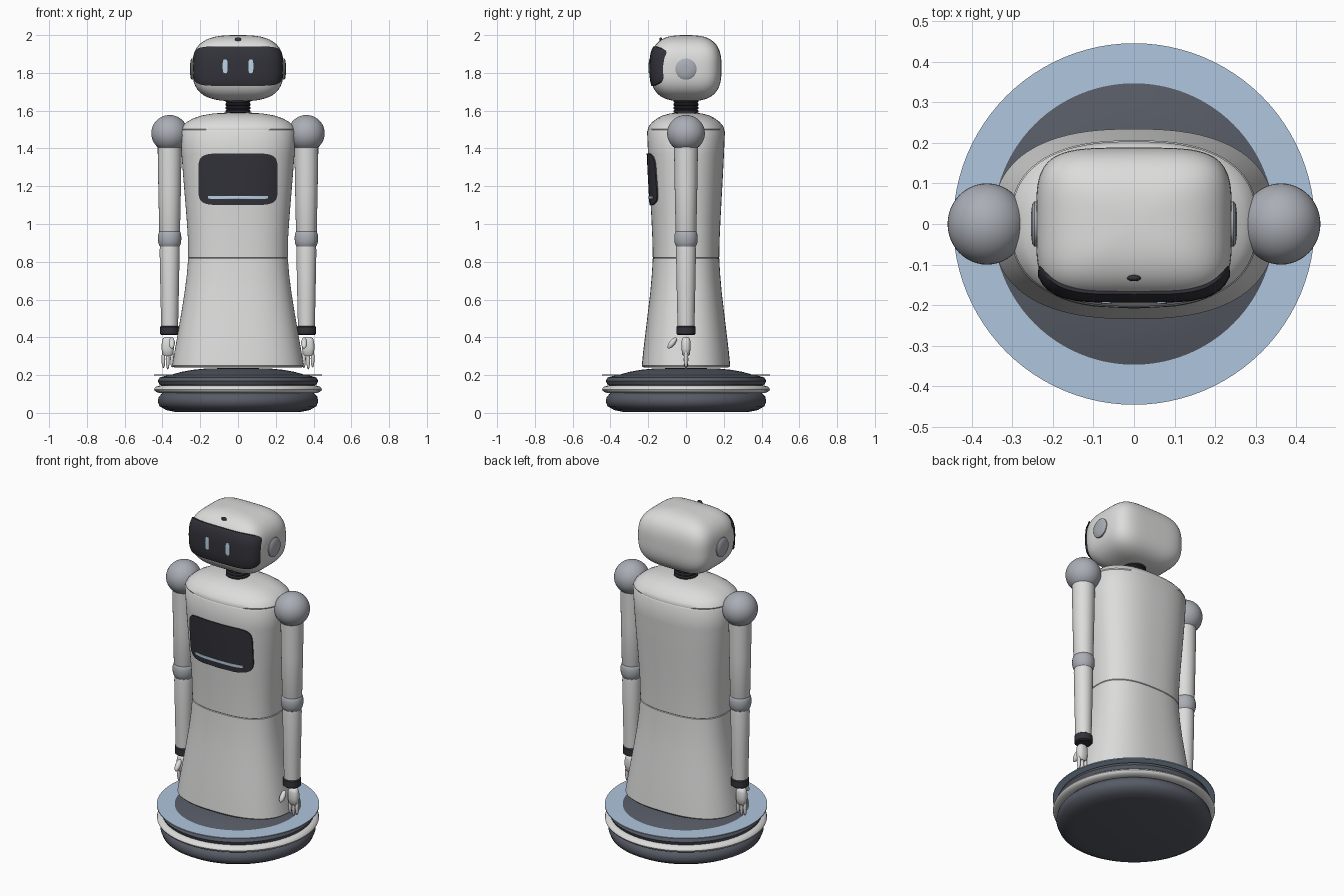
import bpy, bmesh, math
from mathutils import Matrix, Euler

if "Cube" in bpy.data.objects:
    bpy.data.objects.remove(bpy.data.objects["Cube"])


def material(name, r, g, b):
    m = bpy.data.materials.new(name)
    m.diffuse_color = (r, g, b, 1)
    m.use_nodes = True
    m.node_tree.nodes["Principled BSDF"].inputs["Base Color"].default_value = m.diffuse_color
    return m


WHITE = material("shell white", .72, .72, .715)
GREY = material("joint grey", .40, .42, .46)
DARK = material("glossy black", .032, .032, .042)
SLATE = material("base slate", .095, .105, .13)
BLUE = material("pale blue", .43, .56, .72)
GLOW = material("light strip", .55, .72, .88)


def finish(bm, name, mat, loc=(0, 0, 0), rot=(0, 0, 0), angle=40):
    bmesh.ops.recalc_face_normals(bm, faces=bm.faces)
    bm.transform(Matrix.Translation(loc) @ Euler(rot).to_matrix().to_4x4())
    me = bpy.data.meshes.new(name)
    bm.to_mesh(me)
    bm.free()
    me.materials.append(mat)
    ob = bpy.data.objects.new(name, me)
    bpy.context.collection.objects.link(ob)
    bpy.ops.object.select_all(action='DESELECT')
    ob.select_set(True)
    bpy.context.view_layer.objects.active = ob
    bpy.ops.object.shade_smooth_by_angle(angle=math.radians(angle))
    return ob


def power(v, e):
    return math.copysign(abs(v) ** e, v)


def loft(name, sections, mat, n=2.0, seg=48, closed=False, **kw):
    """Skin superellipse sections (z, half width, half depth)."""
    bm = bmesh.new()
    rings = []
    for z, a, b in sections:
        ring = []
        for i in range(seg):
            t = 2 * math.pi * i / seg
            ring.append(bm.verts.new((a * power(math.cos(t), 2 / n),
                                      b * power(math.sin(t), 2 / n), z)))
        rings.append(ring)
    pairs = list(zip(rings, rings[1:]))
    if closed:
        pairs.append((rings[-1], rings[0]))
    else:
        bm.faces.new(rings[0])
        bm.faces.new(rings[-1])
    for p, q in pairs:
        for i in range(seg):
            j = (i + 1) % seg
            bm.faces.new((p[i], p[j], q[j], q[i]))
    return finish(bm, name, mat, **kw)


def lathe(name, profile, mat, **kw):
    return loft(name, [(z, r, r) for r, z in profile], mat, **kw)


def ball(name, loc, size, mat, rot=(0, 0, 0), seg=32):
    bm = bmesh.new()
    bmesh.ops.create_uvsphere(bm, u_segments=seg, v_segments=seg // 2, radius=1)
    bmesh.ops.scale(bm, vec=size, verts=bm.verts)
    return finish(bm, name, mat, loc, rot)


def plate(name, surf, cx, cz, hw, hh, n, mat, thick=.009, rings=10, seg=64):
    """Rounded panel laid over a front surface y = surf(x, z)."""
    bm = bmesh.new()
    layers = []
    for back in (0, thick):
        grid = []
        for k in range(1, rings + 1):
            f = k / rings
            row = []
            for i in range(seg):
                t = 2 * math.pi * i / seg
                x = cx + hw * f * power(math.cos(t), 2 / n)
                z = cz + hh * f * power(math.sin(t), 2 / n)
                row.append(bm.verts.new((x, surf(x, z) + back, z)))
            grid.append(row)
        bm.faces.new(grid[0])
        layers.append(grid)
    strips = [(g[k], g[k + 1]) for g in layers for k in range(rings - 1)]
    strips.append((layers[0][-1], layers[1][-1]))
    for p, q in strips:
        for i in range(seg):
            j = (i + 1) % seg
            bm.faces.new((p[i], p[j], q[j], q[i]))
    return finish(bm, name, mat)


# Wheeled base: two rounded discs, bumper ring and thin collar
lathe("base_lower", [(.33, .005), (.38, .015), (.415, .035), (.425, .06), (.42, .085),
                     (.40, .105), (.36, .11)], SLATE, seg=96)
lathe("base_core", [(.39, .09), (.39, .16)], DARK, seg=96)
lathe("bumper_ring", [(.40 + .044 * math.cos(t), .125 + .021 * math.sin(t))
                      for t in [2 * math.pi * i / 16 for i in range(16)]],
      WHITE, seg=96, closed=True)
lathe("base_upper", [(.38, .14), (.415, .148), (.425, .168), (.415, .187), (.385, .196),
                     (.35, .203), (.30, .217), (.24, .228), (.17, .235), (.08, .237)],
      SLATE, seg=96)
lathe("base_collar", [(.345, .197), (.445, .197), (.445, .203), (.345, .204)],
      BLUE, seg=96, closed=True)

# Torso shell with a fine waist groove and a domed shoulder cap
TORSO = [(.25, .348, .234), (.33, .335, .226), (.43, .317, .214), (.53, .300, .202),
         (.63, .284, .190), (.73, .271, .181), (.817, .264, .176), (.82, .261, .173),
         (.823, .264, .176), (.92, .265, .178), (1.03, .272, .183), (1.14, .281, .189),
         (1.25, .290, .195), (1.37, .299, .201), (1.49, .305, .206)]
N_BODY = 2.5
loft("torso", [(.24, .33, .217), (.242, .342, .228)] + TORSO + [(1.498, .300, .201)],
     WHITE, N_BODY, 96)
loft("shoulder_cap", [(1.49, .298, .200), (1.503, .302, .203), (1.52, .293, .195),
                      (1.54, .272, .178), (1.56, .235, .152), (1.575, .19, .122),
                      (1.585, .13, .085), (1.59, .06, .04)], WHITE, N_BODY, 96)


def chest(x, z, lift=.007):
    for (z0, a0, b0), (z1, a1, b1) in zip(TORSO, TORSO[1:]):
        if z0 <= z <= z1:
            f = (z - z0) / (z1 - z0)
            a, b = a0 + f * (a1 - a0), b0 + f * (b1 - b0)
            return -b * max(0, 1 - abs(x / a) ** N_BODY) ** (1 / N_BODY) - lift


plate("chest_screen", chest, 0, 1.237, .21, .137, 6, DARK)
plate("chest_light", lambda x, z: chest(x, z, .010), 0, 1.141, .16, .008, 8, GLOW, .006)

# Neck with ribs
ribs = []
for i in range(6):
    z = 1.57 + i * .018
    ribs += [(.060, z), (.067, z + .005), (.067, z + .012), (.060, z + .017)]
lathe("neck", ribs, DARK)

# Head: rounded box with a wraparound visor
HA, HB, HC, HZ, NH, NV = .241, .188, .175, 1.825, 4.2, 2.9
sections = []
for i in range(33):
    t = math.sin(math.radians(-88 + 176 * i / 32))
    f = (1 - abs(t) ** NV) ** (1 / NV)
    sections.append((HZ + HC * t, HA * f, HB * f))
loft("head", sections, WHITE, NH, 96)


def face(x, z, s=1.03):
    v = max(0, 1 - abs((z - HZ) / (HC * s)) ** NV) ** (NH / NV)
    return -HB * s * max(0, v - abs(x / (HA * s)) ** NH) ** (1 / NH)


plate("visor", face, 0, 1.836, .236, .105, 6, DARK, rings=20, seg=96)
for s, side in ((-1, "left"), (1, "right")):
    plate(side + "_eye", lambda x, z: face(x, z) - .004, s * .068, 1.835, .013, .037, 3.5,
          GLOW, .006, 4, 32)
    # Ear discs
    lathe(side + "_ear", [(.056, 0), (.056, .018), (.048, .024), (.02, .027)], GREY,
          loc=(s * .227, 0, 1.82), rot=(0, s * math.pi / 2, 0))
# Forehead sensor
ball("forehead_sensor", (0, -.133, 1.975), (.017, .008, .013), DARK, seg=16)

# Arms and hands
for s, side in ((-1, "left"), (1, "right")):
    x = s * .362
    ball(side + "_shoulder", (x, 0, 1.48), (.097, .1, .097), GREY, seg=48)
    lathe(side + "_upper_arm", [(.063, 1.42), (.063, 1.38), (.060, 1.2), (.055, .96),
                                (.050, .945)], WHITE, loc=(x, 0, 0))
    lathe(side + "_elbow", [(.048, .876), (.056, .888), (.061, .905), (.062, .925),
                            (.061, .943), (.056, .958), (.048, .966)], GREY, loc=(x, 0, 0))
    lathe(side + "_forearm", [(.044, .44), (.045, .47), (.049, .65), (.053, .86),
                              (.051, .88)], WHITE, loc=(x, 0, 0))
    lathe(side + "_wrist", [(.043, .412), (.050, .418), (.050, .456), (.043, .462)],
          DARK, loc=(x, 0, 0))
    hx = s * .372
    loft(side + "_palm", [(.30, .018, .012), (.31, .028, .02), (.34, .033, .024),
                          (.38, .031, .024), (.395, .024, .019), (.402, .012, .010)],
         WHITE, 2.5, 24, loc=(hx, 0, 0))
    for k, (dx, z) in enumerate(((-.023, .285), (0, .278), (.023, .288))):
        ball(f"{side}_finger_{k + 1}", (hx + dx, 0, z), (.010, .012, .048), WHITE, seg=16)
    ball(side + "_thumb", (s * .35, -.073, .37), (.016, .015, .036), WHITE,
         rot=(math.radians(-38), 0, 0), seg=16)
